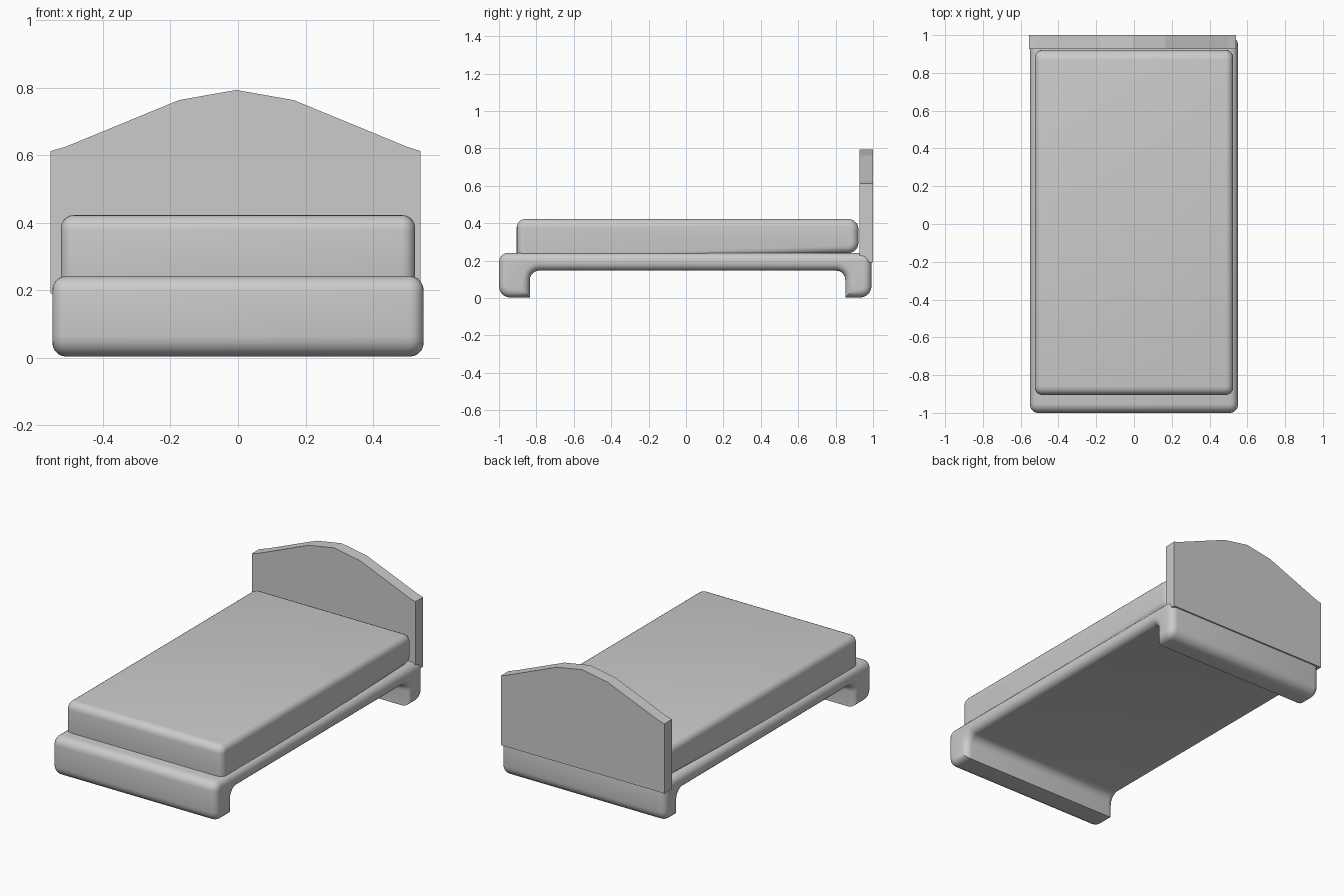
import bpy, bmesh, math
from mathutils import Vector

if "Cube" in bpy.data.objects:
    bpy.data.objects.remove(bpy.data.objects["Cube"])


def rounded(corners, steps=5):
    """Turn (u, v, radius) corners into a profile with rounded corners."""
    out = []
    for i, (u, v, r) in enumerate(corners):
        p = Vector((u, v))
        if r == 0:
            out.append(p)
            continue
        a = (Vector(corners[i - 1][:2]) - p).normalized()
        b = (Vector(corners[(i + 1) % len(corners)][:2]) - p).normalized()
        half = math.acos(a.dot(b)) / 2
        centre = p + (a + b).normalized() * r / math.sin(half)
        start = (p + a * r / math.tan(half) - centre).normalized()
        end = (p + b * r / math.tan(half) - centre).normalized()
        out += [centre + start.slerp(end, k / steps) * r for k in range(steps + 1)]
    return out


def slab(name, points, direction, bevel=0.0):
    """Extrude a closed 3D outline and optionally round both end rims."""
    bm = bmesh.new()
    face = bm.faces.new([bm.verts.new(p) for p in points])
    ext = bmesh.ops.extrude_face_region(bm, geom=[face], use_keep_orig=True)
    moved = [g for g in ext["geom"] if isinstance(g, bmesh.types.BMVert)]
    far = next(g for g in ext["geom"] if isinstance(g, bmesh.types.BMFace))
    bmesh.ops.translate(bm, verts=moved, vec=direction)
    bmesh.ops.recalc_face_normals(bm, faces=bm.faces)
    if bevel:
        bmesh.ops.bevel(bm, geom=list(face.edges) + list(far.edges),
                        offset=bevel, segments=5, profile=0.5,
                        affect='EDGES', clamp_overlap=False)
    bmesh.ops.recalc_face_normals(bm, faces=bm.faces)
    mesh = bpy.data.meshes.new(name)
    bm.to_mesh(mesh)
    bm.free()
    ob = bpy.data.objects.new(name, mesh)
    bpy.context.collection.objects.link(ob)
    bpy.context.view_layer.objects.active = ob
    ob.select_set(True)
    if bevel:
        bpy.ops.object.shade_smooth_by_angle(angle=math.radians(35))
    ob.select_set(False)
    return ob


# Bed frame: padded bridge shape with full-width end legs
frame = rounded([(-1.0, 0.003, 0.06), (-0.835, 0.003, 0), (-0.835, 0.147, 0.05),
                 (0.852, 0.147, 0.05), (0.852, 0.003, 0), (0.992, 0.003, 0.06),
                 (0.992, 0.242, 0.055), (-1.0, 0.242, 0.05)])
slab("bed_frame", [(-0.55, y, z) for y, z in frame], (1.1, 0, 0), 0.042)

# Mattress: soft block, sunk slightly into the frame towards the foot
mattress = rounded([(-0.905, 0.18, 0.05), (0.922, 0.242, 0.055),
                    (0.922, 0.423, 0.055), (-0.905, 0.423, 0.045)])
slab("mattress", [(-0.525, y, z) for y, z in mattress], (1.05, 0, 0), 0.04)

# Headboard: flat panel with a faceted peaked top
head = [(-0.555, 0.19), (0.54, 0.19), (0.54, 0.612), (0.5, 0.625),
        (0.165, 0.763), (-0.005, 0.793), (-0.175, 0.763), (-0.51, 0.625),
        (-0.555, 0.612)]
slab("headboard", [(x, 0.927, z) for x, z in head], (0, 0.073, 0))
